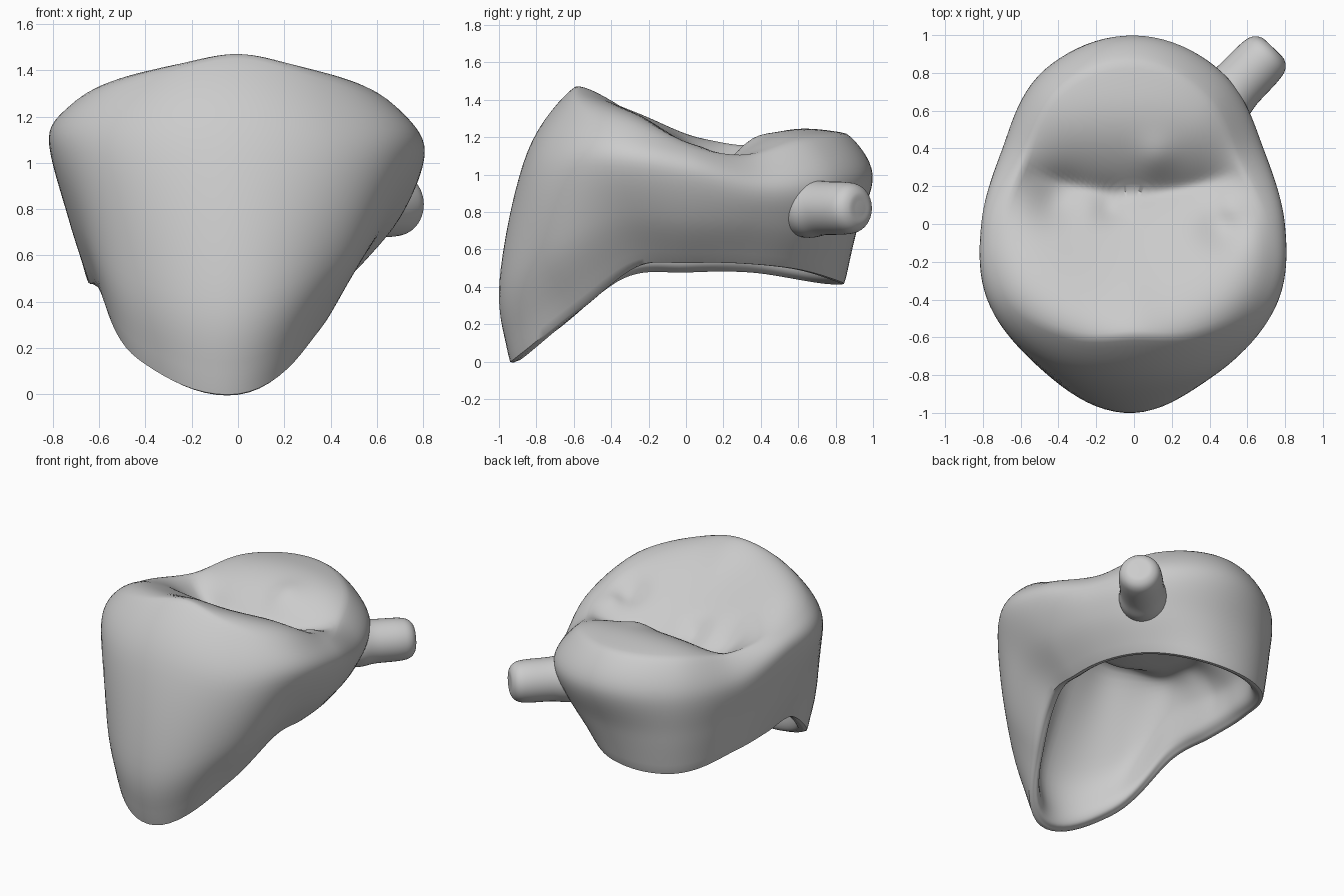
import bpy, bmesh, math
from mathutils import Vector

if "Cube" in bpy.data.objects:
    bpy.data.objects.remove(bpy.data.objects["Cube"])

STEPS = 120          # divisions around the crown
SEG = 8              # divisions between wall levels

# Radius and height of each wall level, every 30 degrees from +x
MARGIN = [(.50, .52), (.55, .52), (.68, .49), (.83, .42), (.88, .41), (.73, .47),
          (.64, .47), (.69, .44), (.86, .14), (.94, -.01), (.69, .26), (.55, .5)]
WAIST = [(.70, .76), (.73, .75), (.84, .72), (.91, .70), (.92, .70), (.77, .72),
         (.73, .75), (.80, .75), (.92, .50), (1, .42), (.88, .58), (.76, .78)]
BULGE = [(.80, 1.02), (.79, .95), (.93, .97), (1, 1), (.94, 1), (.80, 1),
         (.81, 1.1), (.88, 1.1), (.88, 1.08), (.85, 1.12), (.88, 1.06), (.87, 1.08)]
RIM = [(.70, 1.15), (.64, 1.11), (.77, 1.19), (.86, 1.22), (.81, 1.21), (.67, 1.16),
       (.70, 1.21), (.77, 1.29), (.68, 1.40), (.59, 1.475), (.67, 1.39), (.76, 1.26)]


def catmull(a, b, c, d, t):
    """Smooth step from b to c."""
    return (b * 2 + (c - a) * t + (a * 2 - b * 5 + c * 4 - d) * t * t
            + (b * 3 - a - c * 3 + d) * t ** 3) / 2


def around(keys, step):
    """Level point at one step round the crown."""
    i, t = divmod(step * len(keys) / STEPS, 1)
    return catmull(*(Vector(keys[(int(i) + k) % len(keys)]) for k in (-1, 0, 1, 2)), t)


def spline(points):
    """Open smooth curve through radius and height points."""
    pts = [points[0] * 2 - points[1]] + points + [points[-1] * 2 - points[-2]]
    out = [catmull(*pts[i:i + 4], k / SEG) for i in range(len(points) - 1) for k in range(SEG)]
    return out + [points[-1]]


def bump(x, y, cx, cy, width):
    return math.exp(-((x - cx) ** 2 + (y - cy) ** 2) / width ** 2)


def chewing_height(x, y):
    """Front slope and rear cusp meeting in a curved cross groove."""
    d = y - .17 - .35 * x * x
    soft = math.sqrt(d * d + .0016) - .04
    if d < 0:
        z = 1.03 + .45 * (min(soft, 1) / .76) ** .75
    else:
        z = 1.03 + .23 * math.sin(min(soft / .5, 1) ** .75 * math.pi / 2)
    z -= .07 * bump(x, y, -.42, .12, .13) + .07 * bump(x, y, .48, -.02, .12)
    z -= .04 * bump(x, y, -.13, .08, .08)
    return z + .03 * bump(x, y, .12, .36, .1) + .03 * bump(x, y, .52, .08, .06)


def chewing_point(rim, angle, s):
    r = rim.x * s
    z = chewing_height(r * math.cos(angle), r * math.sin(angle))
    w = s ** 4
    return Vector((r, rim.y * w + z * (1 - w)))


def profile(step):
    """Section from the inner ceiling, round the margin, to the top centre."""
    angle = math.tau * step / STEPS
    margin, waist, bulge, rim = (around(k, step) for k in (MARGIN, WAIST, BULGE, RIM))
    lip = margin + Vector((-.025, .005))
    ledge = margin + Vector((-.08, .07))
    inner = Vector((min(waist.x - .15, margin.x - .08), waist.y))
    flute = 1 + .02 * math.sin(angle * 9)
    ceiling = Vector((bulge.x * .56 * flute, rim.y * .5 + .31))
    cavity = spline([lip, ledge, inner, ceiling, Vector((.25, .9))])[::-1]
    wall = spline([margin, waist, bulge, rim, chewing_point(rim, angle, .8)])[:-SEG]
    top = [chewing_point(rim, angle, 1 - k / 24) for k in range(1, 24)]
    return cavity + wall + top


def build(name, sections, pose=None):
    """Skin closed sections into a capped, smooth solid."""
    bm = bmesh.new()
    n = len(sections)
    rings = []
    for i, sec in enumerate(sections):
        a = math.tau * i / n
        rings.append([bm.verts.new((p.x * math.cos(a), p.x * math.sin(a), p.y)) for p in sec])
    for i in range(n):
        a, b = rings[i], rings[(i + 1) % n]
        for k in range(len(a) - 1):
            bm.faces.new((a[k], b[k], b[k + 1], a[k + 1]))
    # Fan caps at both ends
    for end in (0, -1):
        mid = bm.verts.new(sum((r[end].co for r in rings), Vector()) / n)
        for i in range(n):
            bm.faces.new((rings[i][end], rings[(i + 1) % n][end], mid))
    bmesh.ops.recalc_face_normals(bm, faces=bm.faces)
    mesh = bpy.data.meshes.new(name)
    bm.to_mesh(mesh)
    bm.free()
    mesh.materials.append(grey)
    obj = bpy.data.objects.new(name, mesh)
    bpy.context.collection.objects.link(obj)
    if pose:
        obj.matrix_world = pose
    bpy.ops.object.select_all(action='DESELECT')
    bpy.context.view_layer.objects.active = obj
    obj.select_set(True)
    bpy.ops.object.shade_smooth_by_angle(angle=math.radians(60))
    return obj


GREY = (.6, .6, .6, 1)
grey = bpy.data.materials.new("plain grey")
grey.use_nodes = True
grey.diffuse_color = GREY
grey.node_tree.nodes["Principled BSDF"].inputs["Base Color"].default_value = GREY

# Hollow crown shell
crown = build("crown_shell", [profile(i) for i in range(STEPS)])
soften = crown.modifiers.new("soften", 'SMOOTH')
soften.factor = .5
soften.iterations = 3

# Handling peg with slightly flared root and rounded tip
peg_curve = spline([Vector(p) for p in ((.15, -.3), (.158, -.2), (.144, -.1), (.14, .06),
                                        (.125, .13), (.085, .165), (.03, .17))])
direction = Vector((.7, .72, 0)).normalized()
pose = direction.to_track_quat('Z', 'Y').to_matrix().to_4x4()
pose.translation = Vector((.62, .81, .82))
build("handling_peg", [peg_curve] * 40, pose)
